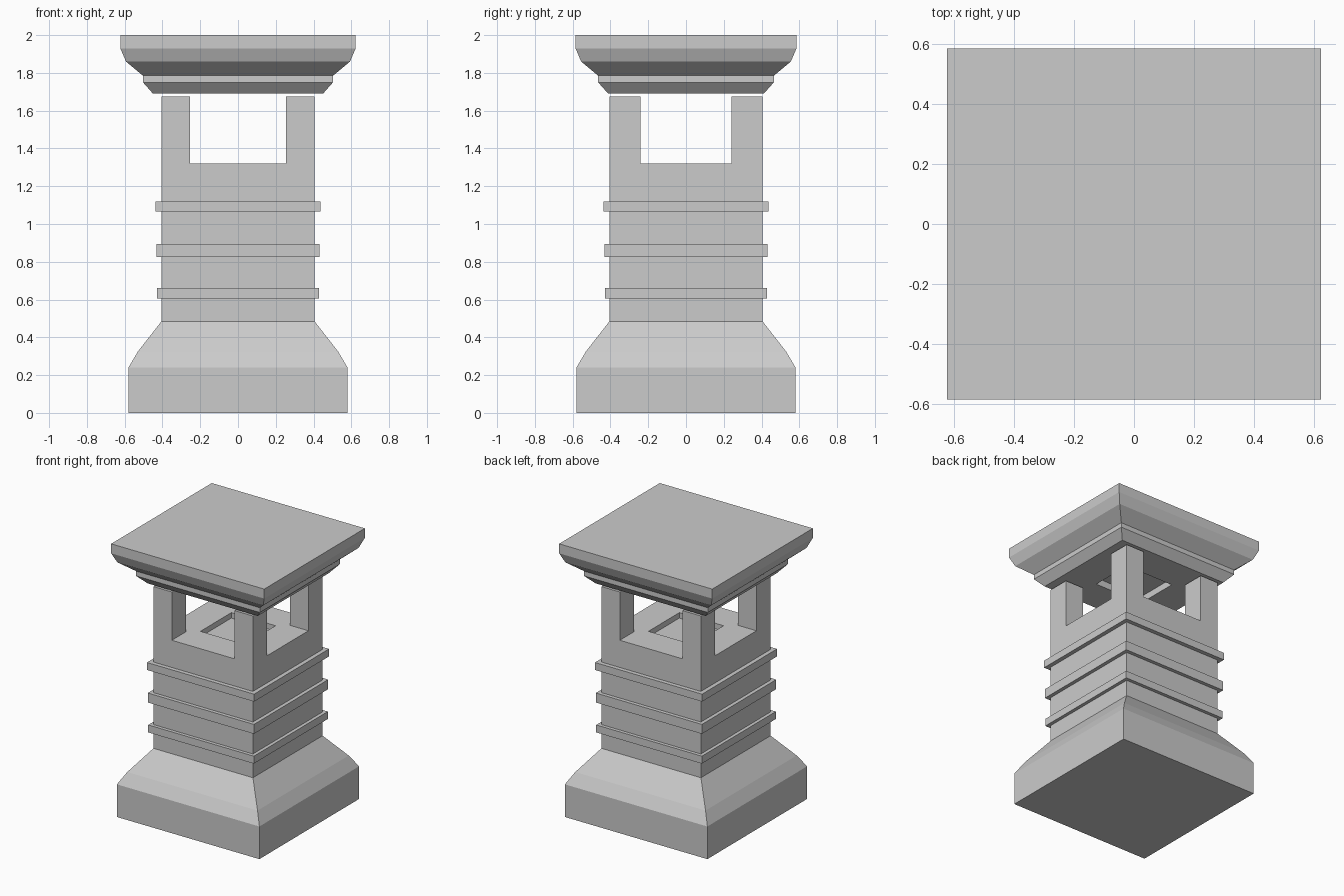
import bpy, bmesh

if "Cube" in bpy.data.objects:
    bpy.data.objects.remove(bpy.data.objects["Cube"])


def rect_loft(name, sections):
    """Stack rectangular sections (half x, half y, z) into a closed solid."""
    bm = bmesh.new()
    rings = []
    for hx, hy, z in sections:
        rings.append([bm.verts.new((sx * hx, sy * hy, z))
                      for sx, sy in ((-1, -1), (1, -1), (1, 1), (-1, 1))])
    for a, b in zip(rings, rings[1:]):
        for i in range(4):
            j = (i + 1) % 4
            bm.faces.new((a[i], a[j], b[j], b[i]))
    bm.faces.new(rings[0][::-1])
    bm.faces.new(rings[-1])
    bmesh.ops.recalc_face_normals(bm, faces=bm.faces)
    mesh = bpy.data.meshes.new(name)
    bm.to_mesh(mesh)
    bm.free()
    obj = bpy.data.objects.new(name, mesh)
    bpy.context.collection.objects.link(obj)
    return obj


# Flared base running up into the square shaft, with a shallow floor recess
body = [(0.58, 0), (0.58, 0.24), (0.53, 0.325), (0.405, 0.485), (0.405, 1.32),
        (0.18, 1.32), (0.18, 1.28)]
rect_loft("base_and_shaft", [(h, h, z) for h, z in body])

# Raised bands around the shaft
for i, (h, z0, z1) in enumerate([(0.43, 0.605, 0.66),
                                 (0.432, 0.825, 0.895),
                                 (0.436, 1.065, 1.12)]):
    rect_loft(f"band_{i + 1}", [(h, h, z0), (h, h, z1)])

# Four corner posts of the lantern opening
px, py = 0.075, 0.0825
for sx in (-1, 1):
    for sy in (-1, 1):
        post = rect_loft("corner_post", [(px, py, 1.32), (px, py, 1.675)])
        post.location = (sx * (0.405 - px), sy * (0.405 - py), 0)

# Stepped cap, slightly narrower in depth, with a shallow ceiling recess
cap = [(0.20, 1.74), (0.20, 1.69), (0.45, 1.69), (0.503, 1.75), (0.503, 1.785),
       (0.593, 1.86), (0.623, 1.93), (0.623, 2.0)]
rect_loft("cap", [(h, h - 0.038, z) for h, z in cap])
